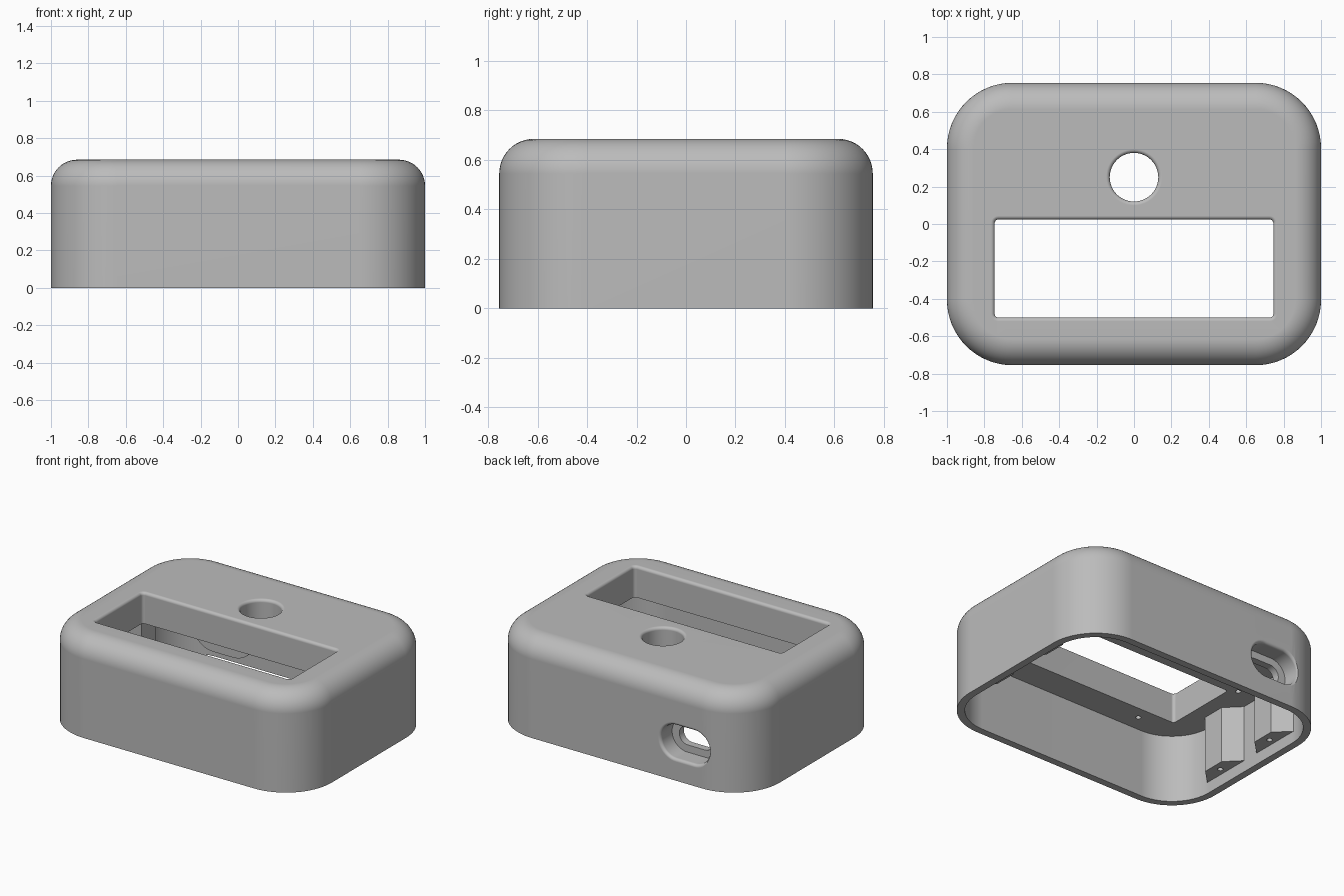
import bpy, bmesh, math
from mathutils import Matrix, Vector

cube = bpy.data.objects.get("Cube")
if cube:
    bpy.data.objects.remove(cube, do_unlink=True)

grey = bpy.data.materials.new("plain grey")
grey.use_nodes = True
COLOR = (0.5, 0.5, 0.5, 1)
grey.diffuse_color = COLOR
grey.node_tree.nodes["Principled BSDF"].inputs["Base Color"].default_value = COLOR


def finish(name, bm, matrix):
    bmesh.ops.remove_doubles(bm, verts=bm.verts, dist=1e-5)
    bmesh.ops.recalc_face_normals(bm, faces=bm.faces)
    bm.transform(matrix)
    mesh = bpy.data.meshes.new(name)
    bm.to_mesh(mesh)
    bm.free()
    mesh.materials.append(grey)
    obj = bpy.data.objects.new(name, mesh)
    bpy.context.collection.objects.link(obj)
    return obj


def outline(w, h, r, z, steps):
    """Rounded rectangle from half sizes and corner radius."""
    pts = []
    for q, (sx, sy) in enumerate([(1, 1), (-1, 1), (-1, -1), (1, -1)]):
        for i in range(steps + 1):
            a = math.pi / 2 * (q + i / steps)
            pts.append((sx * (w - r) + r * math.cos(a), sy * (h - r) + r * math.sin(a), z))
    return pts


def loft(name, w, h, r, levels, matrix=Matrix(), steps=12):
    """Solid through rounded rectangles; levels hold (outward offset, height)."""
    bm = bmesh.new()
    rings = [[bm.verts.new(p) for p in outline(w + d, h + d, r + d, z, steps)]
             for d, z in levels]
    n = len(rings[0])
    for a, b in zip(rings, rings[1:]):
        for i in range(n):
            j = (i + 1) % n
            bm.faces.new((a[i], a[j], b[j], b[i]))
    bm.faces.new(rings[0])
    bm.faces.new(rings[-1])
    return finish(name, bm, matrix)


def flare(bottom, top, r, past, steps=5):
    """Levels of a cutter whose mouth is rounded at the surface."""
    arc = [math.pi / 2 * i / steps for i in range(steps + 1)]
    return ([(0, bottom)] + [(r * (1 - math.cos(a)), top - r + r * math.sin(a)) for a in arc]
            + [(r, top + past)])


def combine(target, tool, operation):
    mod = target.modifiers.new(operation, 'BOOLEAN')
    mod.operation = operation
    mod.solver = 'EXACT'
    mod.object = tool
    bpy.context.view_layer.objects.active = target
    bpy.ops.object.modifier_apply(modifier=mod.name)
    bpy.data.objects.remove(tool, do_unlink=True)


HX, HY, TOP, CORNER = 1.0, 0.755, 0.685, 0.35
WALL, CEILING, ROUND = 0.05, 0.47, 0.14

# Outer body with a rounded top edge
arc = [math.pi / 2 * i / 12 for i in range(13)]
case = loft("case_shell", HX, HY, CORNER,
            [(0, 0)] + [(ROUND * (math.cos(a) - 1), TOP - ROUND + ROUND * math.sin(a)) for a in arc],
            steps=16)

# Hollow underside
combine(case, loft("cavity", HX - WALL, HY - WALL, CORNER - WALL,
                   [(0, -0.1), (0, CEILING)], steps=16), 'DIFFERENCE')

# Tapered screw posts on both side walls
for side in (-1, 1):
    for y in (-0.24, 0.24):
        bm = bmesh.new()
        base = [bm.verts.new((side * x, y + dy, 0.08)) for x, dy in
                [(0.97, -0.2), (0.97, 0.2), (0.85, 0.08), (0.85, -0.08)]]
        face = bm.faces.new(base)
        up = bmesh.ops.extrude_face_region(bm, geom=[face])["geom"]
        bmesh.ops.translate(bm, vec=Vector((0, 0, 0.42)),
                            verts=[v for v in up if isinstance(v, bmesh.types.BMVert)])
        combine(case, finish("screw_post", bm, Matrix()), 'UNION')
        combine(case, loft("post_hole", 0.018, 0.018, 0.018, [(0, 0), (0, 0.25)],
                           Matrix.Translation((side * 0.905, y, 0)), 4), 'DIFFERENCE')

# Port housing, recess and slot in the back wall (local z points to +y)
port = Matrix.Translation((-0.52, 0, 0.265)) @ Matrix.Rotation(-math.pi / 2, 4, 'X')
combine(case, loft("port_housing", 0.24, 0.165, 0.165, [(0, 0.58), (0, 0.73)], port), 'UNION')
combine(case, loft("port_recess", 0.185, 0.115, 0.115, flare(0.63, HY, 0.02, 0.1), port), 'DIFFERENCE')
combine(case, loft("port_slot", 0.13, 0.065, 0.065, [(0, 0.5), (0, 0.7)], port), 'DIFFERENCE')

# Display window and round button hole in the top
combine(case, loft("window_cut", 0.745, 0.262, 0.02, flare(0.3, TOP, 0.02, 0.1),
                   Matrix.Translation((0, -0.238, 0)), 6), 'DIFFERENCE')
combine(case, loft("button_cut", 0.13, 0.13, 0.13, flare(0.3, TOP, 0.02, 0.1),
                   Matrix.Translation((0, 0.25, 0))), 'DIFFERENCE')

# Small blind screw holes in the ceiling
for side in (-1, 1):
    for x, y in [(0.53, -0.59), (0.8, 0.06)]:
        combine(case, loft("ceiling_hole", 0.018, 0.018, 0.018, [(0, 0.4), (0, 0.56)],
                           Matrix.Translation((side * x, y, 0)), 4), 'DIFFERENCE')

# Smooth curves, crisp edges
bpy.ops.object.select_all(action='DESELECT')
case.select_set(True)
bpy.context.view_layer.objects.active = case
bpy.ops.object.shade_smooth_by_angle(angle=math.radians(30))
weighted = case.modifiers.new("even_shading", 'WEIGHTED_NORMAL')
weighted.keep_sharp = True
